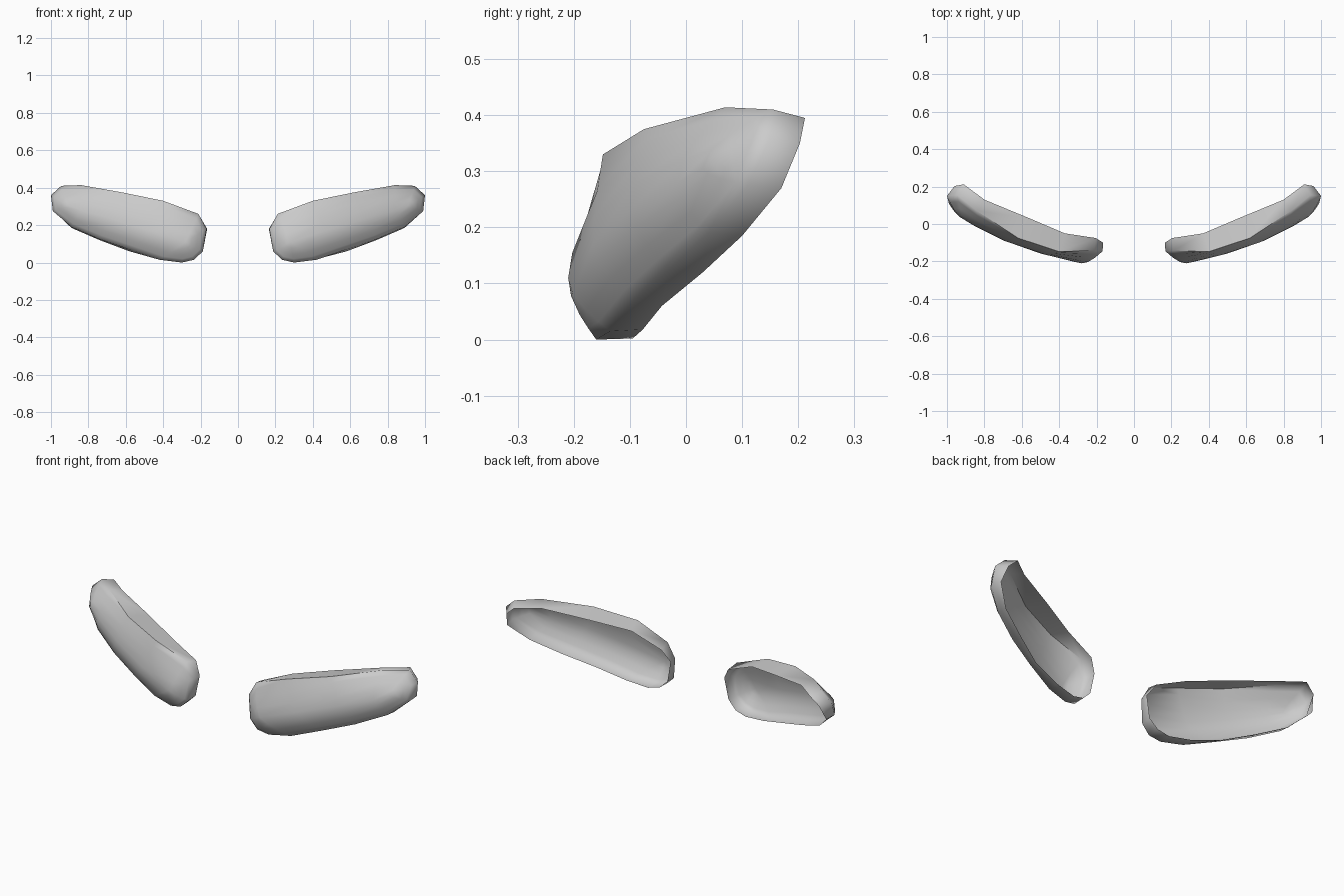
import bpy, bmesh, math
from mathutils import Vector

cube = bpy.data.objects.get("Cube")
if cube:
    bpy.data.objects.remove(cube, do_unlink=True)

mat = bpy.data.materials.new("light grey")
mat.use_nodes = True
mat.diffuse_color = (0.6, 0.6, 0.6, 1)
mat.node_tree.nodes["Principled BSDF"].inputs["Base Color"].default_value = (0.6, 0.6, 0.6, 1)

# Open back edge, starting at the inner end and running along the top
RIM = [(.165, -.10, .18), (.205, -.075, .245), (.37, -.05, .315), (.57, .035, .355),
       (.80, .13, .395), (.91, .212, .395), (.96, .203, .35), (.98, .17, .27),
       (.89, .10, .185), (.74, .03, .12), (.58, -.043, .06), (.42, -.077, .018),
       (.30, -.095, .002), (.235, -.10, .018), (.187, -.105, .065)]
# Widest outline of the lens
CREST = [(.168, -.145, .18), (.212, -.142, .26), (.40, -.148, .33), (.62, -.075, .375),
         (.84, .07, .414), (.945, .155, .41), (1.0, .15, .36), (.99, .11, .275),
         (.89, .04, .19), (.74, -.03, .125), (.58, -.088, .07), (.42, -.135, .015),
         (.30, -.16, .0), (.235, -.168, .015), (.188, -.162, .06)]
# Foremost line along the middle, and the point each outline vertex runs to
SPINE = [(.28, -.21, .11), (.47, -.165, .17), (.68, -.095, .235), (.84, -.015, .28), (.91, .03, .305)]
TARGET = [0, 0, 1, 2, 3, 4, 4, 4, 3, 2, 1, 0, 0, 0, 0]


def front_ring(t):
    """Outline drawn in towards the spine, bulging forward like a quarter round."""
    ring = []
    for c, k in zip(CREST, TARGET):
        p = Vector(c).lerp(Vector(SPINE[k]), t)
        p.y = c[1] + (SPINE[k][1] - c[1]) * math.sin(t * math.pi / 2)
        ring.append(p)
    return ring


def lens_shell(name, side):
    bm = bmesh.new()
    rings = [RIM] + [front_ring(t) for t in (0, .18, .4, .7, 1)]
    loops = [[bm.verts.new((side * x, y, z)) for x, y, z in r] for r in rings]
    n = len(RIM)
    for a, b in zip(loops, loops[1:]):
        for i in range(n):
            j = (i + 1) % n
            quad = (b[i], b[j], a[j], a[i])
            bm.faces.new(quad if side > 0 else quad[::-1])
    bmesh.ops.remove_doubles(bm, verts=bm.verts, dist=1e-4)
    mesh = bpy.data.meshes.new(name)
    bm.to_mesh(mesh)
    bm.free()
    mesh.materials.append(mat)
    obj = bpy.data.objects.new(name, mesh)
    bpy.context.collection.objects.link(obj)
    bpy.ops.object.select_all(action='DESELECT')
    obj.select_set(True)
    bpy.context.view_layer.objects.active = obj
    bpy.ops.object.shade_smooth_by_angle(angle=math.radians(60))


lens_shell("left_lens_shell", 1)
lens_shell("right_lens_shell", -1)
